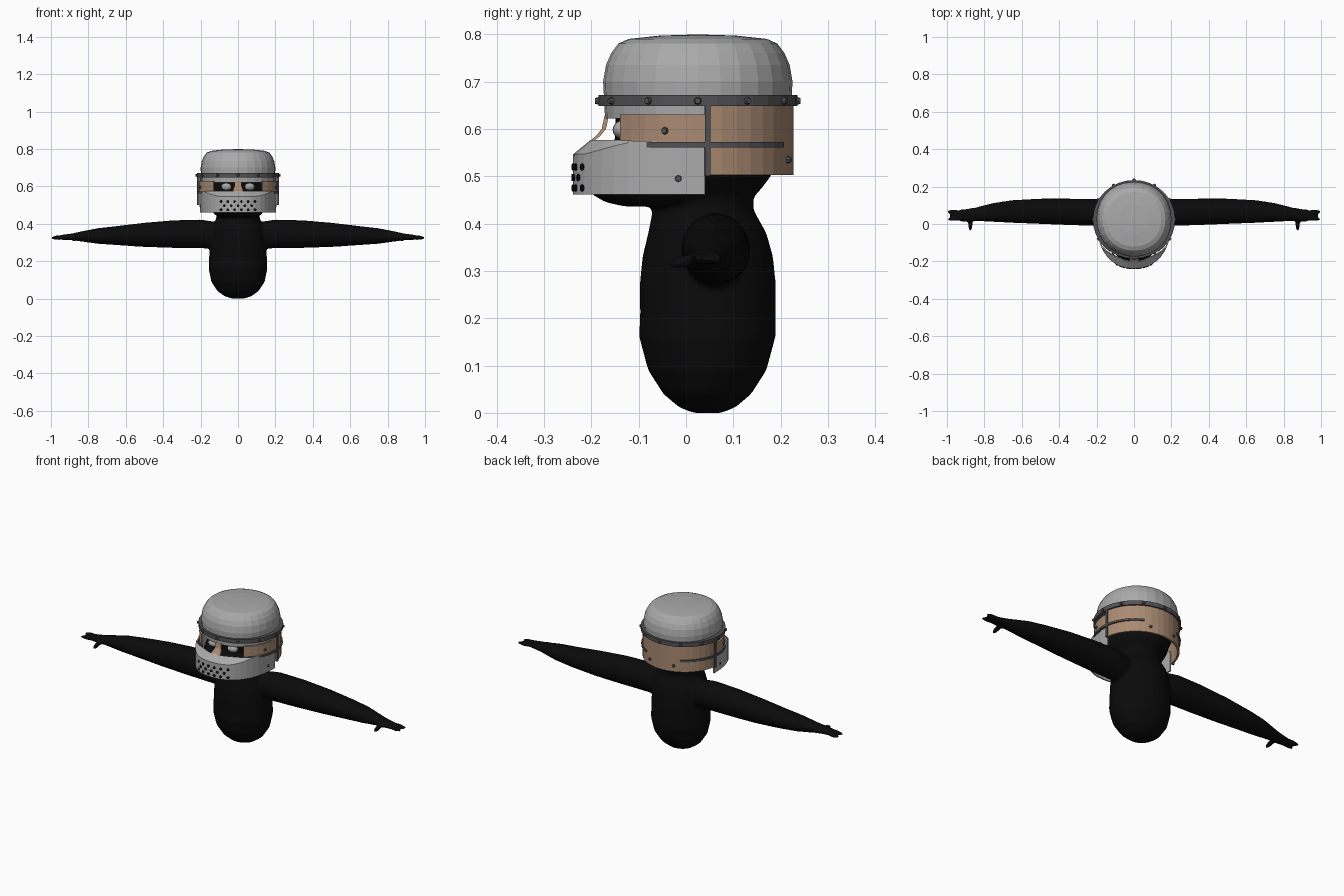
import bpy, bmesh, math
from mathutils import Vector, Matrix

if "Cube" in bpy.data.objects:
    bpy.data.objects.remove(bpy.data.objects["Cube"])


def material(name, rgb):
    m = bpy.data.materials.new(name)
    m.diffuse_color = (*rgb, 1)
    m.use_nodes = True
    m.node_tree.nodes["Principled BSDF"].inputs["Base Color"].default_value = m.diffuse_color
    return m


BLACK = material("black", (0.003, 0.003, 0.003))
STEEL = material("light steel", (0.40, 0.40, 0.40))
IRON = material("dark iron", (0.085, 0.085, 0.09))
LEATHER = material("tan leather", (0.40, 0.255, 0.17))


def finish(bm, name, mat, smooth=False):
    bmesh.ops.recalc_face_normals(bm, faces=bm.faces)
    me = bpy.data.meshes.new(name)
    bm.to_mesh(me)
    bm.free()
    me.materials.append(mat)
    for p in me.polygons:
        p.use_smooth = smooth
    ob = bpy.data.objects.new(name, me)
    bpy.context.collection.objects.link(ob)
    return ob


def bridge(bm, rings, closed=True, caps=False):
    """Skin a list of point rings into faces."""
    vs = [[bm.verts.new(p) for p in r] for r in rings]
    n = len(vs[0])
    for a, b in zip(vs, vs[1:]):
        for i in range(n if closed else n - 1):
            j = (i + 1) % n
            bm.faces.new((a[i], a[j], b[j], b[i]))
    if caps:
        bm.faces.new(vs[0])
        bm.faces.new(vs[-1])


def oval(a, cy, rx, ry, z, power=2.0):
    c, s = math.cos(a), math.sin(a)
    e = 2 / power
    return Vector((rx * math.copysign(abs(c) ** e, c), cy + ry * math.copysign(abs(s) ** e, s), z))


def turn(n):
    return [2 * math.pi * i / n for i in range(n)]


def ball(bm, centre, radii, direction=(1, 0, 0)):
    rot = Vector(direction).to_track_quat('X', 'Z').to_matrix().to_4x4()
    m = Matrix.Translation(centre) @ rot @ Matrix.Diagonal((*radii, 1))
    bmesh.ops.create_uvsphere(bm, u_segments=16, v_segments=10, radius=1, matrix=m)


# ---- body: torso, head and arms fused into one smooth skin
bm = bmesh.new()
torso = [(0.0, .045, .03, .03), (.012, .045, .07, .06), (.04, .045, .11, .093), (.09, .045, .143, .125),
         (.16, .045, .157, .144), (.21, .046, .155, .143), (.27, .046, .152, .144), (.33, .046, .148, .138),
         (.38, .045, .138, .125), (.43, .036, .116, .106), (.48, .036, .116, .108)]
head = [(.436, -.04, .09, .09), (.445, -.03, .12, .14), (.462, -.025, .135, .175), (.5, -.014, .155, .194),
        (.55, 0, .165, .195), (.572, .025, .17, .175), (.64, .025, .175, .175), (.68, .025, .15, .15)]
for rows in (torso, head):
    bridge(bm, [[oval(a, cy, rx, ry, z) for a in turn(32)] for z, cy, rx, ry in rows], caps=True)
arm = [(.08, .06, .335, .06, .07), (.2, .062, .346, .072, .077), (.35, .065, .345, .071, .074),
       (.5, .068, .341, .068, .065), (.65, .067, .337, .061, .051), (.75, .062, .335, .051, .042),
       (.85, .052, .332, .036, .025), (.89, .047, .33, .036, .018), (.94, .045, .328, .03, .014)]
for s in (-1, 1):
    bridge(bm, [[(s * x, cy + ry * math.cos(a), cz + rz * math.sin(a)) for a in turn(20)]
                for x, cy, cz, ry, rz in arm], caps=True)
    # fingers and thumb
    for tip, base, r in (((1.0, .068, .324), (.9, .058, .33), .013), ((.995, .024, .324), (.9, .038, .33), .013),
                         ((.985, .048, .324), (.9, .048, .33), .012), ((.875, -.035, .312), (.875, .035, .33), .013)):
        p, q = Vector(tip), Vector(base)
        p.x, q.x = s * p.x, s * q.x
        ball(bm, (p + q) / 2, ((p - q).length / 2 + .004, r, r), p - q)
body = finish(bm, "body", BLACK, True)
rem = body.modifiers.new("fuse", 'REMESH')
rem.mode, rem.voxel_size, rem.use_smooth_shade = 'VOXEL', .007, True
sm = body.modifiers.new("soften", 'SMOOTH')
sm.factor, sm.iterations = .5, 6


# ---- helmet shell
bm = bmesh.new()
dome = [(.196, .622), (.198, .66), (.2, .70), (.194, .735), (.183, .76), (.168, .78), (.146, .79), (.08, .797), (.015, .799)]
bridge(bm, [[oval(a, .025, r, r, z, 2.1) for a in turn(28)] for r, z in dome])
bmesh.ops.holes_fill(bm, edges=[e for e in bm.edges if e.is_boundary and e.verts[0].co.z > .79])
finish(bm, "helmet_dome", STEEL)


def band(name, mat, rx, ry, cy, z0, z1, a0, a1, n, thick):
    """Curved strip wrapped round the head, angles in degrees (front is -90)."""
    full = a1 - a0 >= 360
    angs = [math.radians(a0 + (a1 - a0) * i / n) for i in range(n if full else n + 1)]
    t = thick
    rings = [[oval(a, cy, rx - d, ry - d, z) for d, z in ((0, z0), (0, z1), (t, z1), (t, z0))] for a in angs]
    bm = bmesh.new()
    if full:
        rings.append(rings[0])
    bridge(bm, rings, caps=not full)
    bmesh.ops.remove_doubles(bm, verts=bm.verts, dist=1e-5)
    return finish(bm, name, mat)


band("brow_ring", IRON, .22, .21, .025, .648, .671, 0, 360, 32, .024)
band("neck_guard", LEATHER, .212, .205, .022, .502, .652, 6, 174, 18, .01)
for side, flip in (("right", False), ("left", True)):
    def span(a, b):
        return (180 - b, 180 - a) if flip else (a, b)
    band(side + "_cheek_strap", LEATHER, .213, .205, .022, .566, .63, *span(-52, 7), 6, .01)
    band(side + "_side_bar", IRON, .219, .211, .022, .561, .572, *span(-54, 61), 12, .012)
    band(side + "_upright_bar", IRON, .219, .211, .022, .5, .66, *span(5, 8.2), 1, .012)

# ---- face mask: wall with a sloped lip at the front
bm = bmesh.new()
rows = [[], [], [], []]
for i in range(23):
    a = math.radians(-180 + 180 * i / 22)
    f = min(1, max(0, (-math.sin(a) - .55) / .35))
    for row, (d, z) in zip(rows, ((0, .461), (0, .52), (0, .57 - .025 * f), (.036 * f, .574))):
        row.append(oval(a, .04, .2 - d, .275 - d, z, 2.3))
bridge(bm, rows, closed=False)
mask = finish(bm, "face_mask", STEEL)
sol = mask.modifiers.new("thickness", 'SOLIDIFY')
sol.thickness, sol.offset = .007, 0


def mask_y(x):
    return .04 - .275 * (1 - (abs(x) / .2) ** 2.3) ** (1 / 2.3)


# ---- breathing holes as thin plates on the mask
bm = bmesh.new()
for z, xs in ((.519, (-.09, -.054, -.018, .018, .054, .09)), (.497, (-.072, -.036, 0, .036, .072)),
              (.475, (-.09, -.054, -.018, .018, .054, .09))):
    for x in xs:
        slope = (mask_y(x + .005) - mask_y(x - .005)) / .01
        m = (Matrix.Translation((x, mask_y(x) - .002, z)) @ Matrix.Rotation(math.atan(slope), 4, 'Z')
             @ Matrix.Rotation(math.pi / 2, 4, 'X'))
        bmesh.ops.create_cone(bm, cap_ends=True, segments=8, radius1=.0075, radius2=.0075, depth=.009, matrix=m)
finish(bm, "breathing_holes", BLACK)

# ---- nose strip joining the brow to the mask
bm = bmesh.new()
strip = [(-.172, .628, .016), (-.178, .6, .02), (-.19, .585, .025), (-.206, .572, .028)]
bridge(bm, [[(-w, y, z), (w, y, z), (w, y + .009, z), (-w, y + .009, z)] for y, z, w in strip], caps=True)
finish(bm, "nose_strip", LEATHER)

# ---- eyes
bm = bmesh.new()
for s in (-1, 1):
    ball(bm, (s * .06, -.133, .598), (.03, .022, .02))
finish(bm, "eyes", STEEL, True)

# ---- rivets on ring, straps, neck guard and mask
bm = bmesh.new()


def rivet(p, normal):
    m = Matrix.Translation(p) @ Vector(normal).to_track_quat('Z', 'Y').to_matrix().to_4x4()
    bmesh.ops.create_cone(bm, cap_ends=True, segments=8, radius1=.009, radius2=.006, depth=.01, matrix=m)


for i in range(12):
    a = math.radians(30 * i)
    rivet(oval(a, .025, .222, .212, .659), (math.cos(a), math.sin(a), 0))
for deg, z in ((-19, .596), (70, .535)):
    for a in (math.radians(deg), math.radians(180 - deg)):
        rivet(oval(a, .022, .214, .207, z), (math.cos(a), math.sin(a), 0))
for s in (-1, 1):
    rivet((s * .2, -.016, .495), (s, 0, 0))
finish(bm, "rivets", IRON)
